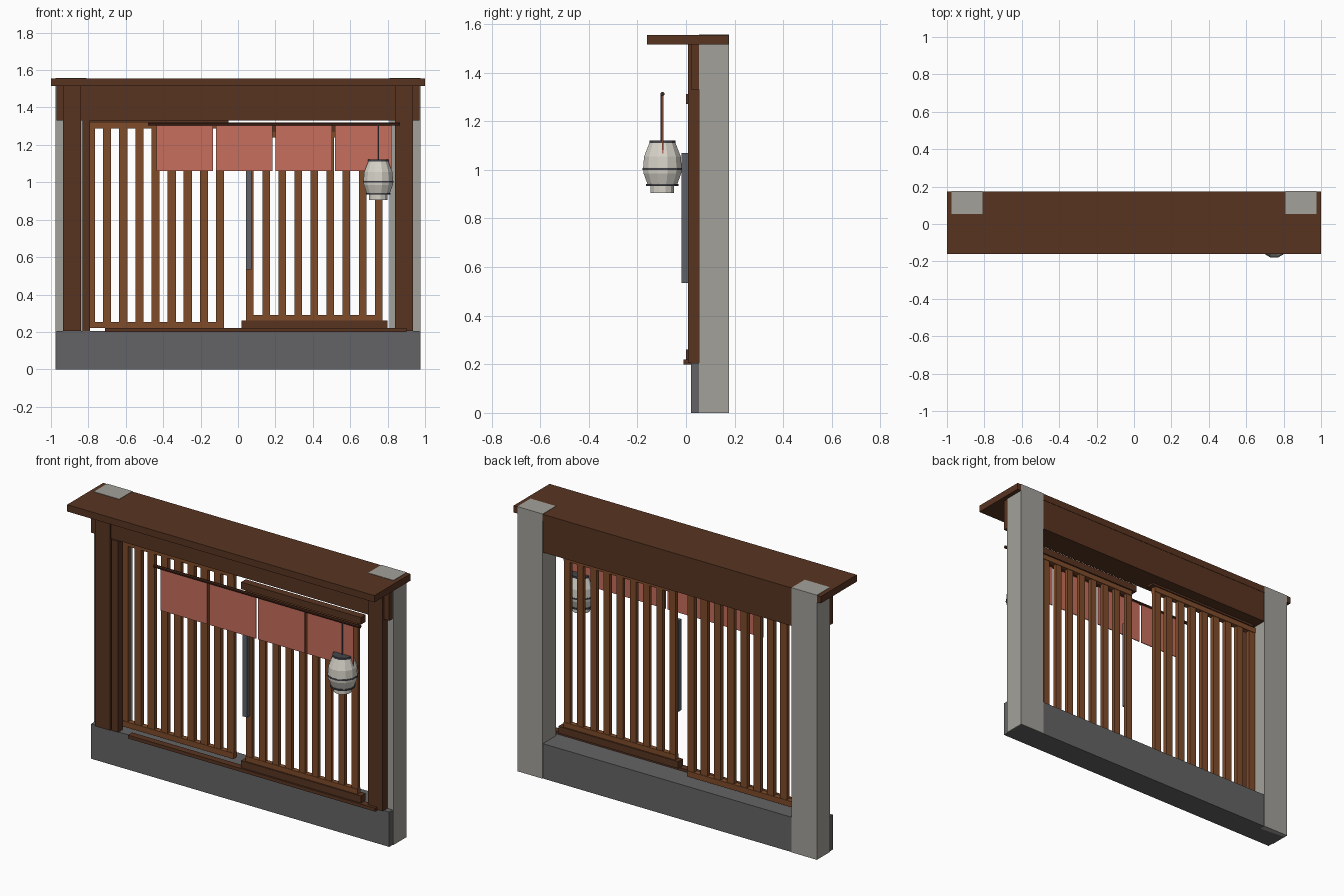
import bpy, bmesh, math

cube = bpy.data.objects.get("Cube")
if cube:
    bpy.data.objects.remove(cube, do_unlink=True)


def material(name, hex_code):
    """Flat material from an sRGB hex code, stored as linear values."""
    srgb = [c / 255 for c in bytes.fromhex(hex_code)]
    rgba = [((c + 0.055) / 1.055) ** 2.4 if c > 0.04 else c / 12.92 for c in srgb] + [1]
    m = bpy.data.materials.new(name)
    m.use_nodes = True
    m.diffuse_color = rgba
    m.node_tree.nodes["Principled BSDF"].inputs["Base Color"].default_value = rgba
    return m


DARK_WOOD = material("dark wood", "583421")
LIGHT_WOOD = material("light wood", "804C2A")
CONCRETE = material("grey concrete", "646466")
PLASTER = material("pale plaster", "A3A19B")
CLOTH = material("red cloth", "C66E5C")
ROD_WOOD = material("rod wood", "47261A")
PAPER = material("lantern paper", "D6D2C8")
IRON = material("dark iron", "45464C")
SLATE = material("slate plate", "5E6167")


def make_object(name, bm, mat):
    bmesh.ops.recalc_face_normals(bm, faces=bm.faces)
    mesh = bpy.data.meshes.new(name)
    bm.to_mesh(mesh)
    bm.free()
    mesh.materials.append(mat)
    ob = bpy.data.objects.new(name, mesh)
    bpy.context.collection.objects.link(ob)
    return ob


def box(name, xs, ys, zs, mat):
    bm = bmesh.new()
    bmesh.ops.create_cube(bm, size=1)
    for v in bm.verts:
        for axis, (lo, hi) in enumerate((xs, ys, zs)):
            v.co[axis] = hi if v.co[axis] > 0 else lo
    return make_object(name, bm, mat)


def lathe(name, profile, centre, mat, sides=12):
    """Closed solid of revolution about a vertical axis from (radius, z) pairs."""
    bm = bmesh.new()
    rings = []
    for r, z in profile:
        angles = [math.tau * (i + 0.5) / sides for i in range(sides)]
        rings.append([bm.verts.new((centre[0] + r * math.cos(a),
                                    centre[1] + r * math.sin(a), z)) for a in angles])
    for a, b in zip(rings, rings[1:]):
        for i in range(sides):
            j = (i + 1) % sides
            bm.faces.new((a[i], a[j], b[j], b[i]))
    bm.faces.new(rings[0])
    bm.faces.new(rings[-1])
    return make_object(name, bm, mat)


# Wall structure: base, lintel, roof board
box("base", (-0.97, 0.97), (0.02, 0.173), (0, 0.205), CONCRETE)
box("lintel", (-0.97, 0.97), (0.02, 0.173), (1.33, 1.515), DARK_WOOD)
box("roof_board", (-1, 1), (-0.16, 0.175), (1.515, 1.555), DARK_WOOD)
box("sill", (-0.71, 0.9), (-0.01, 0.03), (0.2, 0.22), DARK_WOOD)

# Pillars and the timber posts in front of them
for side, s in (("left", 1), ("right", -1)):
    box(side + "_pillar", sorted((s * 0.81, s * 0.975)), (0.053, 0.176), (0, 1.557), PLASTER)
    box(side + "_post", sorted((s * 0.84, s * 0.935)), (0.008, 0.054), (0.205, 1.515), DARK_WOOD)
box("jamb", (-0.832, -0.79), (0.012, 0.054), (0.205, 1.33), DARK_WOOD)


def lattice_door(name, first, last, half, ys, z0, z1, rail):
    """Nine evenly spaced bars between a bottom and a top rail."""
    x0, x1 = first - half, last + half
    box(name + "_bottom_rail", (x0, x1), ys, (z0, z0 + rail), LIGHT_WOOD)
    box(name + "_top_rail", (x0, x1), ys, (z1 - rail, z1), LIGHT_WOOD)
    inner = (ys[0] + 0.003, ys[1] - 0.003)
    for i in range(9):
        x = first + (last - first) * i / 8
        box(f"{name}_bar_{i + 1}", (x - half, x + half), inner,
            (z0 + rail, z1 - rail), LIGHT_WOOD)


# Rear sliding door on its right, front sliding door on its left
lattice_door("rear_door", -0.786, -0.096, 0.022, (0.065, 0.097), 0.22, 1.32, 0.033)
box("rear_door_track", (-0.79, -0.05), (0.058, 0.104), (1.318, 1.34), DARK_WOOD)
lattice_door("front_door", 0.064, 0.752, 0.02, (0.008, 0.036), 0.26, 1.27, 0.03)
for name, z in (("lower", 0.22), ("upper", 1.27)):
    box(f"front_door_{name}_track", (0.02, 0.80), (0.0, 0.044), (z, z + 0.041), DARK_WOOD)

# Upright plate on the first bar of the front door
box("upright_plate", (0.043, 0.071), (-0.018, 0.01), (0.535, 1.07), SLATE)

# Hanging curtain
rod = lathe("curtain_rod", [(0.009, -0.48), (0.009, 0.865)], (0, 0), ROD_WOOD, 8)
rod.rotation_euler = (0, math.pi / 2, 0)
rod.location = (0, -0.097, 1.311)
for i in range(4):
    x = -0.436 + i * 0.318
    box(f"curtain_panel_{i + 1}", (x, x + 0.303), (-0.098, -0.093), (1.06, 1.305), CLOTH)

# Paper lantern
C = (0.75, -0.097)
lathe("lantern_body", [(0.05, 0.905), (0.05, 0.937), (0.062, 0.937), (0.08, 0.985),
                       (0.082, 1.01), (0.078, 1.055), (0.055, 1.112)], C, PAPER)
lathe("lantern_cap", [(0.056, 1.11), (0.056, 1.121)], C, IRON)
lathe("lantern_middle_band", [(0.084, 0.999), (0.084, 1.007)], C, IRON)
lathe("lantern_lower_band", [(0.069, 0.934), (0.069, 0.942)], C, IRON)
lathe("lantern_cord", [(0.004, 1.12), (0.004, 1.31)], (C[0], C[1] - 0.004), IRON, 6)
